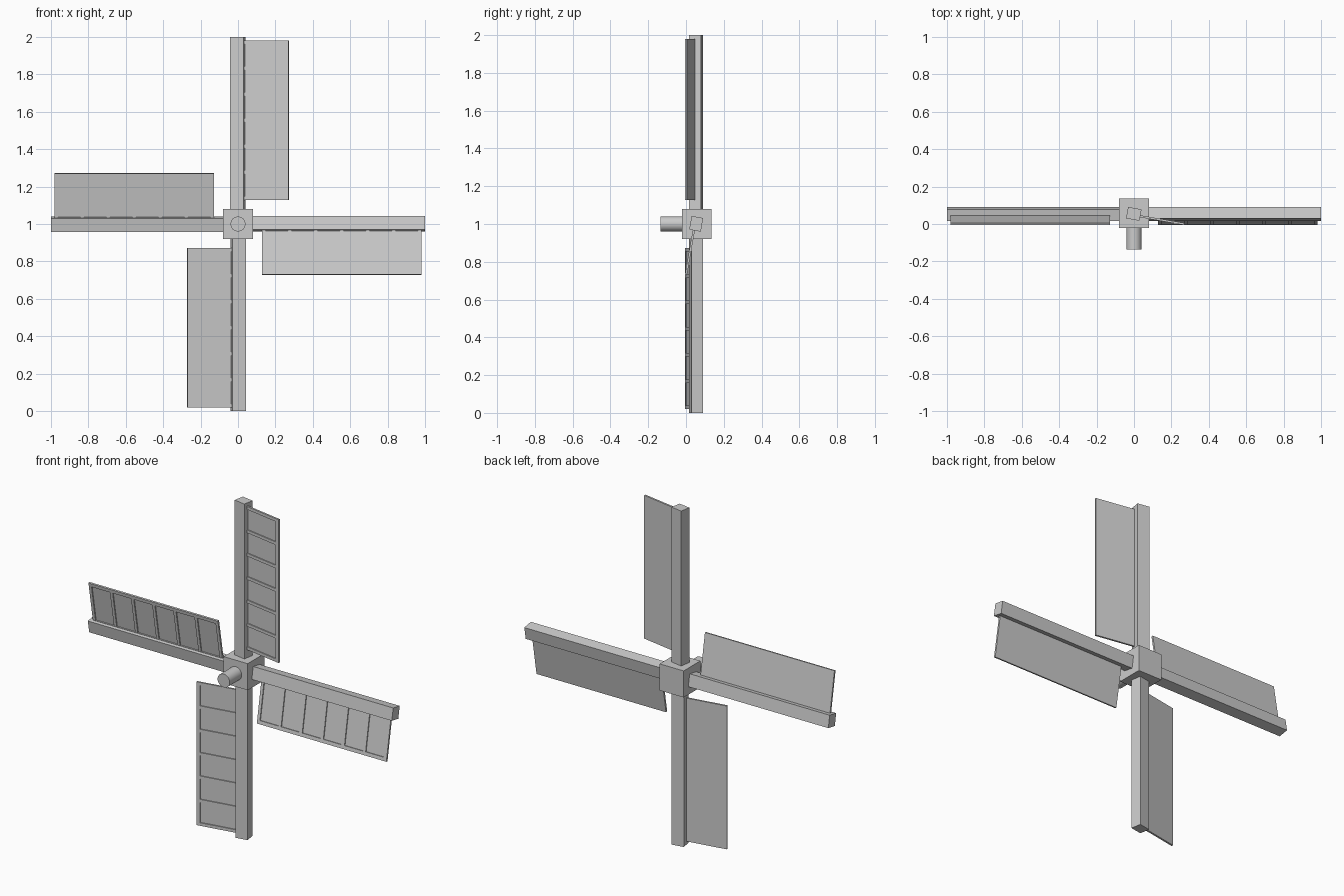
import bpy, bmesh
from math import radians
from mathutils import Matrix, Vector

if "Cube" in bpy.data.objects:
    bpy.data.objects.remove(bpy.data.objects["Cube"])

CENTRE = Matrix.Translation((0, 0, 1))


def box(bm, lo, hi):
    """Add an axis-aligned box between two corners."""
    lo, hi = Vector(lo), Vector(hi)
    m = Matrix.Translation((lo + hi) / 2) @ Matrix.Diagonal((*(hi - lo), 1))
    bmesh.ops.create_cube(bm, size=1, matrix=m)


def make(name, boxes, matrix):
    """Build one object from a list of boxes, placed by a matrix."""
    bm = bmesh.new()
    for lo, hi in boxes:
        box(bm, lo, hi)
    bm.transform(matrix)
    me = bpy.data.meshes.new(name)
    bm.to_mesh(me)
    bm.free()
    ob = bpy.data.objects.new(name, me)
    bpy.context.collection.objects.link(ob)
    return ob


# hub block
make("hub", [((-0.079, -0.022, -0.079), (0.079, 0.135, 0.079))], CENTRE)

# axle stub in front of the hub
bpy.ops.mesh.primitive_cylinder_add(vertices=32, radius=0.04, depth=0.125,
                                    location=(0, -0.0725, 1),
                                    rotation=(radians(90), 0, 0))
axle = bpy.context.object
axle.name = "axle"
bpy.ops.object.shade_smooth_by_angle()

# sail layout, in the upright blade's own frame
Z0, Z1 = 0.128, 0.98            # sail start and end along the spar
U0, U1 = 0.022, 0.277           # sail inner (hidden in the spar) and outer edge
BACK, MID, FRONT = -0.001, -0.006, -0.012
BAR = 0.018
pitch = (Z1 - Z0 - BAR) / 6

sail_back = [((U0, MID, Z0), (U1, BACK, Z1))]
rails = [((U1 - 0.021, FRONT, Z0), (U1, MID, Z1)),
         ((U0, FRONT, Z0), (0.039, MID, Z1))]
slats = [((0.039, FRONT, Z0 + i * pitch),
          (U1 - 0.021, MID, Z0 + i * pitch + BAR)) for i in range(7)]
spar = [((-0.0365, -0.031, 0.05), (0.0365, 0.031, 1.0))]

# four blades, each pitched 10 degrees about its own length
for k, side in enumerate(("top", "right", "bottom", "left")):
    m = (CENTRE @ Matrix.Rotation(radians(90 * k), 4, 'Y')
         @ Matrix.Translation((-0.001, 0.054, 0))
         @ Matrix.Rotation(radians(-10), 4, 'Z'))
    make(side + "_spar", spar, m)
    make(side + "_sail", sail_back + rails + slats, m)
